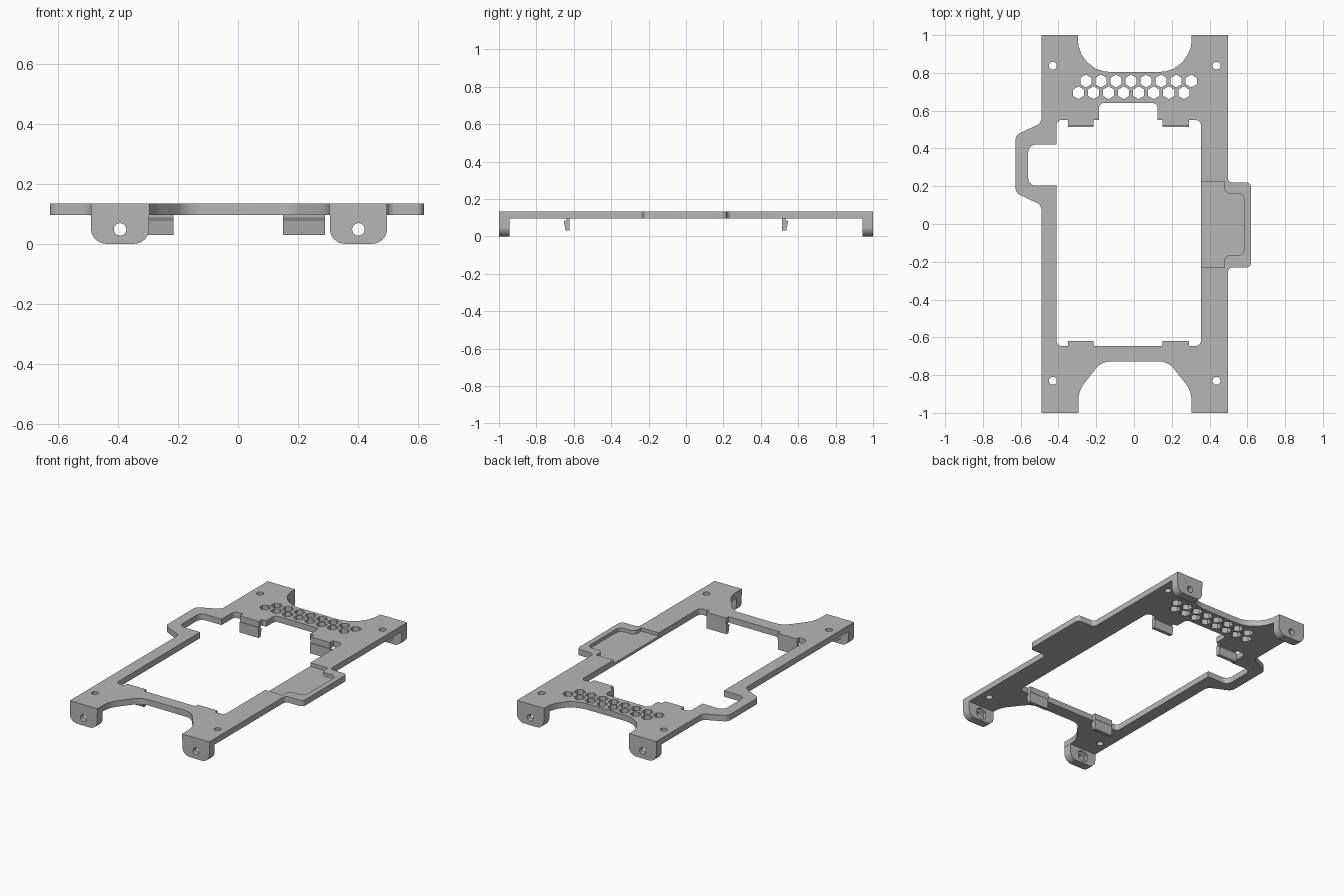
import bpy, bmesh
from math import cos, sin, pi, tan, radians
from mathutils import Vector

old = bpy.data.objects.get("Cube")
if old:
    bpy.data.objects.remove(old, do_unlink=True)

grey = bpy.data.materials.new("plain grey")
grey.use_nodes = True
grey.diffuse_color = (0.47, 0.47, 0.47, 1)
grey.node_tree.nodes["Principled BSDF"].inputs["Base Color"].default_value = grey.diffuse_color

BOTTOM, TOP = 0.096, 0.134
FLOOR = 0.112


def rounded(corners, steps=6):
    """Polygon from (x, y) or (x, y, radius) corners."""
    points = []
    for i, corner in enumerate(corners):
        p = Vector(corner[:2])
        if len(corner) < 3:
            points.append(p)
            continue
        a = (Vector(corners[i - 1][:2]) - p).normalized()
        b = (Vector(corners[(i + 1) % len(corners)][:2]) - p).normalized()
        half = a.angle(b) / 2
        radius = corner[2]
        start, end = p + a * radius / tan(half), p + b * radius / tan(half)
        centre = p + (a + b).normalized() * radius / sin(half)
        for k in range(steps + 1):
            mid = start.lerp(end, k / steps) - centre
            points.append(centre + mid.normalized() * radius)
    return points


def ring(x, y, radius, sides, turn=0.0):
    return [Vector((x + radius * cos(turn + 2 * pi * k / sides),
                    y + radius * sin(turn + 2 * pi * k / sides))) for k in range(sides)]


def prism(name, loops, low, high, axis="Z"):
    """Extrude an outline with holes along an axis."""
    place = {"Z": lambda a, b, c: (a, b, c),
             "Y": lambda a, b, c: (a, c, b),
             "X": lambda a, b, c: (c, a, b)}[axis]
    bm = bmesh.new()
    for loop in loops:
        verts = [bm.verts.new((p[0], p[1], 0)) for p in loop]
        for i, v in enumerate(verts):
            bm.edges.new((verts[i - 1], v))
    bmesh.ops.triangle_fill(bm, use_beauty=True, use_dissolve=False,
                            edges=bm.edges[:], normal=(0, 0, 1))
    grown = bmesh.ops.extrude_face_region(bm, geom=bm.faces[:])
    raised = {v for v in grown["geom"] if isinstance(v, bmesh.types.BMVert)}
    for v in bm.verts:
        v.co = place(v.co.x, v.co.y, high if v in raised else low)
    bmesh.ops.recalc_face_normals(bm, faces=bm.faces[:])
    mesh = bpy.data.meshes.new(name)
    bm.to_mesh(mesh)
    bm.free()
    mesh.materials.append(grey)
    obj = bpy.data.objects.new(name, mesh)
    bpy.context.collection.objects.link(obj)
    return obj


def activate(obj):
    bpy.ops.object.select_all(action="DESELECT")
    obj.select_set(True)
    bpy.context.view_layer.objects.active = obj


def cut(obj, cutter):
    cutter.hide_render = True
    mod = obj.modifiers.new("cut", "BOOLEAN")
    mod.operation = "DIFFERENCE"
    mod.solver = "EXACT"
    mod.object = cutter
    activate(obj)
    bpy.ops.object.modifier_apply(modifier=mod.name)
    bpy.data.objects.remove(cutter, do_unlink=True)


# Frame outline, including the two side bulges and the end cut-outs
outline = rounded([
    (-0.49, -1), (-0.295, -1), (-0.295, -0.885, 0.15), (-0.173, -0.727, 0.1),
    (0.18, -0.727, 0.1), (0.305, -0.885, 0.15), (0.305, -1), (0.497, -1),
    (0.497, -0.23, 0.025), (0.62, -0.23, 0.025), (0.62, 0.22, 0.025), (0.497, 0.22, 0.025),
    (0.497, 1), (0.305, 1), (0.305, 0.805, 0.17), (-0.297, 0.805, 0.17), (-0.297, 1),
    (-0.49, 1), (-0.49, 0.535, 0.04), (-0.627, 0.47, 0.04),
    (-0.627, 0.165, 0.04), (-0.49, 0.1, 0.04)])

# Central opening with clip tabs, back notch and side notch
CLIPS = ((-0.35, -0.215), (0.15, 0.29))
(l0, l1), (r0, r1) = CLIPS
opening = rounded([
    (-0.41, -0.645, 0.025), (l0, -0.645), (l0, -0.62), (l1, -0.62), (l1, -0.645),
    (r0, -0.645), (r0, -0.62), (r1, -0.62), (r1, -0.645), (0.354, -0.645, 0.025),
    (0.354, 0.55, 0.025), (r1, 0.55), (r1, 0.518), (r0, 0.518), (r0, 0.55),
    (0.125, 0.55), (0.125, 0.64, 0.025), (-0.185, 0.64, 0.025), (-0.185, 0.55),
    (l1, 0.55), (l1, 0.518), (l0, 0.518), (l0, 0.55), (-0.41, 0.55, 0.025),
    (-0.41, 0.42), (-0.56, 0.42, 0.04), (-0.56, 0.203, 0.04), (-0.41, 0.203)])

# Screw holes and the two rows of vent holes
holes = [ring(x, y, 0.021, 20) for x in (-0.43, 0.437) for y in (-0.83, 0.838)]
for x0, y in ((-0.255, 0.757), (-0.294, 0.695)):
    holes += [ring(x0 + 0.0797 * i, y, 0.034, 6, pi / 6) for i in range(8)]

frame = prism("frame_plate", [outline, opening] + holes, BOTTOM, TOP)

# Shallow pocket in the left bulge, open towards the centre
pocket = rounded([
    (0.3, -0.23), (0.478, -0.23), (0.478, -0.165, 0.03), (0.585, -0.165, 0.035),
    (0.585, 0.162, 0.035), (0.478, 0.162, 0.03), (0.478, 0.225), (0.3, 0.225)])
cut(frame, prism("pocket_cutter", [pocket], FLOOR, TOP + 0.05))
parts = [frame]

# Mounting feet with a bolt hole and a nut pocket on the inner face
for end, sign in (("front", -1), ("back", 1)):
    for side, x0, x1 in (("right", -0.49, -0.296), ("left", 0.306, 0.497)):
        mid = (x0 + x1) / 2
        face = rounded([(x0, BOTTOM), (x0, 0, 0.05), (x1, 0, 0.05), (x1, BOTTOM)])
        foot = prism(f"{end}_{side}_foot", [face, ring(mid, 0.048, 0.021, 20)],
                     sign * 0.945, sign, "Y")
        cut(foot, prism("nut_cutter", [ring(mid, 0.048, 0.04, 6, pi / 6)],
                        sign * 0.9, sign * 0.967, "Y"))
        parts.append(foot)

# Snap clips hooking outwards below the frame
HOOK = ((0, BOTTOM), (0, 0.03), (0.022, 0.03), (0.032, 0.08), (0.018, 0.086), (0.018, BOTTOM))
for end, sign, edge in (("front", -1, 0.622), ("back", 1, 0.514)):
    for side, (x0, x1) in zip(("right", "left"), CLIPS):
        profile = [(sign * (edge + y), z) for y, z in HOOK]
        parts.append(prism(f"{end}_{side}_clip", [profile], x0, x1, "X"))

for part in parts:
    activate(part)
    bpy.ops.object.shade_smooth_by_angle(angle=radians(30))
